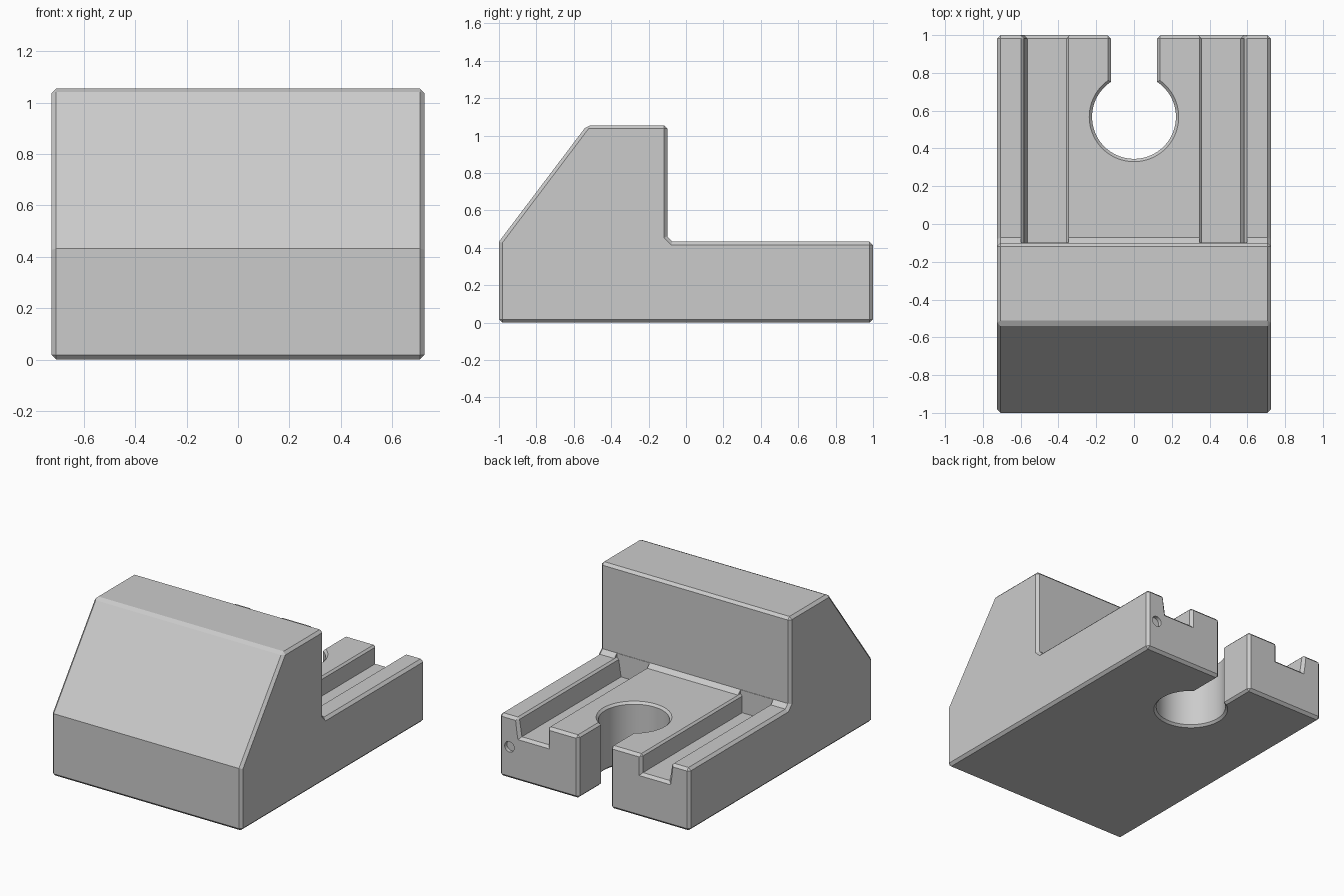
import bpy, bmesh
from math import sin, cos, pi, asin, radians

if "Cube" in bpy.data.objects:
    bpy.data.objects.remove(bpy.data.objects["Cube"])

HALF_W, LEDGE, C = 0.725, 0.433, 0.018


def loft(name, rings):
    """Closed solid through a list of matching point rings."""
    bm = bmesh.new()
    loops = [[bm.verts.new(p) for p in ring] for ring in rings]
    n = len(rings[0])
    for a, b in zip(loops, loops[1:]):
        for i in range(n):
            j = (i + 1) % n
            bm.faces.new((a[i], a[j], b[j], b[i]))
    bm.faces.new(loops[0])
    bm.faces.new(loops[-1])
    bmesh.ops.recalc_face_normals(bm, faces=bm.faces)
    mesh = bpy.data.meshes.new(name)
    bm.to_mesh(mesh)
    bm.free()
    obj = bpy.data.objects.new(name, mesh)
    bpy.context.collection.objects.link(obj)
    return obj


# Body: side profile (y, z) extruded across x, chamfered on sharp edges
profile = [(-1, 0), (1, 0), (1, LEDGE), (-0.072, LEDGE), (-0.1, 0.461),
           (-0.1, 1.055), (-0.53, 1.055), (-1, LEDGE)]
body = loft("clamp_block", [[(x, y, z) for y, z in profile] for x in (-HALF_W, HALF_W)])
bevel = body.modifiers.new("chamfer", 'BEVEL')
bevel.width, bevel.segments = C, 1
bevel.limit_method, bevel.angle_limit = 'ANGLE', radians(50)

cutters = []


# Keyhole: round hole opening through a slot to the back, flared at the rims
def keyhole(z, e):
    r, w, cy = 0.222 + e, 0.122 + e, 0.567
    a0 = asin(w / r)
    arc = [a0 + (2 * pi - 2 * a0) * i / 72 for i in range(73)]
    pts = [(r * sin(a), cy + r * cos(a), z) for a in arc]
    return pts + [(-w, 1 - C, z), (-w - 0.04, 1.04 - C, z),
                  (w + 0.04, 1.04 - C, z), (w, 1 - C, z)]


cutters.append(loft("keyhole_cutter", [keyhole(-0.03, 0.045), keyhole(0.015, 0),
                                       keyhole(LEDGE - 0.015, 0), keyhole(LEDGE + 0.03, 0.045)]))


# Two grooves with a sloped outer wall and chamfered rims
def groove(side, y, e):
    pts = [(0.36 - e, 0.305 - e), (0.36 - e, 0.42), (0.347 - e, LEDGE), (0.347 - e, 0.48),
           (0.597 + e, 0.48), (0.597 + e, LEDGE), (0.583 + e, 0.42), (0.565 + e, 0.305 - e)]
    return [(side * x, y, z) for x, z in pts]


for side in (-1, 1):
    cutters.append(loft("groove_cutter", [groove(side, -0.099, 0), groove(side, 1 - C, 0),
                                          groove(side, 1.04 - C, 0.04)]))

# Small round dimple on the back end of one rail
cutters.append(loft("dimple_cutter", [[(0.648 + 0.036 * cos(i * pi / 16), y, 0.22 + 0.036 * sin(i * pi / 16))
                                       for i in range(32)] for y in (0.975, 1.05)]))

# Cut, apply and clean up
for cutter in cutters:
    cutter.hide_render = True
    cut = body.modifiers.new("cut", 'BOOLEAN')
    cut.operation, cut.solver, cut.object = 'DIFFERENCE', 'EXACT', cutter
bpy.context.view_layer.objects.active = body
body.select_set(True)
for name in [m.name for m in body.modifiers]:
    bpy.ops.object.modifier_apply(modifier=name)
for cutter in cutters:
    bpy.data.objects.remove(cutter)
bpy.ops.object.shade_smooth_by_angle(angle=radians(20))
